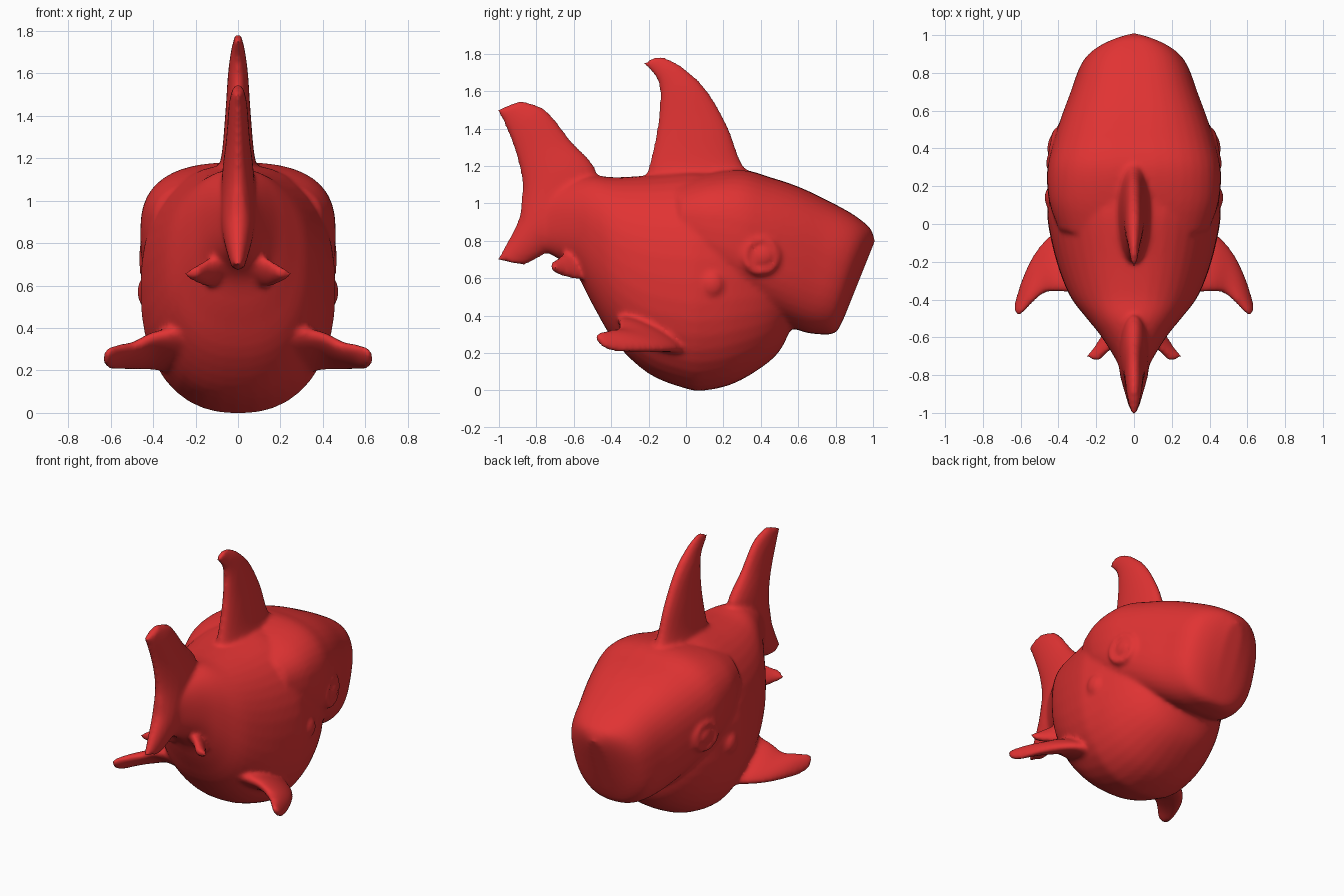
import bpy, bmesh, math
from mathutils import Vector

cube = bpy.data.objects.get("Cube")
if cube:
    bpy.data.objects.remove(cube)

red = bpy.data.materials.new("shark_red")
red.use_nodes = True
colour = (0.75, 0.033, 0.033, 1)
red.diffuse_color = colour
red.node_tree.nodes["Principled BSDF"].inputs["Base Color"].default_value = colour
parts = []


def spline(rows, steps=4):
    """Resample station rows along a smooth curve."""
    out = []
    for i in range(len(rows) - 1):
        p = [rows[max(0, min(len(rows) - 1, i + k))] for k in (-1, 0, 1, 2)]
        for s in range(steps):
            t = s / steps
            out.append([0.5 * (2 * b + (c - a) * t + (2 * a - 5 * b + 4 * c - d) * t * t
                               + (3 * b - a - 3 * c + d) * t ** 3) for a, b, c, d in zip(*p)])
    return out + [list(rows[-1])]


def loft(name, stations, side, power=2.0, sides=40):
    """Skin oval rings; each station is one edge point, the opposite edge point, half thickness."""
    bm = bmesh.new()
    rings = []
    for row in spline(stations):
        a, b, w = Vector(row[:3]), Vector(row[3:6]), row[6]
        ring = []
        for k in range(sides):
            t = 2 * math.pi * k / sides
            c, s = math.cos(t), math.sin(t)
            u = math.copysign(abs(c) ** (2 / power), c)
            v = math.copysign(abs(s) ** (2 / power), s)
            ring.append(bm.verts.new((a + b) / 2 + (a - b) / 2 * u + side * (w * v)))
        rings.append(ring)
    for r, q in zip(rings, rings[1:]):
        for k in range(sides):
            n = (k + 1) % sides
            bm.faces.new((r[k], r[n], q[n], q[k]))
    bm.faces.new(rings[0])
    bm.faces.new(rings[-1])
    bmesh.ops.recalc_face_normals(bm, faces=bm.faces)
    mesh = bpy.data.meshes.new(name)
    bm.to_mesh(mesh)
    bm.free()
    obj = bpy.data.objects.new(name, mesh)
    bpy.context.collection.objects.link(obj)
    parts.append(obj)


def upright(name, rows, power):
    """Loft symmetric about x = 0, from side outline rows (y, z, y, z, half width)."""
    loft(name, [(0, a, b, 0, c, d, w) for a, b, c, d, w in rows], Vector((1, 0, 0)), power)


def ball(name, place, size):
    bpy.ops.mesh.primitive_uv_sphere_add(segments=32, ring_count=16, location=place)
    obj = bpy.context.object
    obj.name, obj.scale = name, size
    parts.append(obj)


# Trunk with belly and lower jaw
trunk = [(-.88, 1.05, .78, .035), (-.75, 1.08, .74, .08), (-.6, 1.13, .64, .17),
         (-.5, 1.15, .46, .25), (-.38, 1.14, .26, .34), (-.2, 1.15, .09, .41),
         (0, 1.17, .01, .455), (.1, 1.17, 0, .455), (.25, 1.16, .035, .43),
         (.4, 1.06, .12, .37), (.5, .95, .21, .29), (.56, .8, .33, .18)]
upright("trunk", [(y, t, y, b, w) for y, t, b, w in trunk], 2.3)

# Head with overhanging upper lip and slanted snout
upright("head", [(-.05, 1.11, 0, .64, .40), (.12, 1.16, .12, .58, .45),
                 (.3, 1.18, .27, .47, .46), (.45, 1.14, .4, .41, .43),
                 (.6, 1.09, .53, .35, .385), (.75, 1.02, .64, .31, .335),
                 (.88, .95, .72, .3, .295), (.95, .9, .77, .3, .25),
                 (.99, .86, .81, .32, .17), (1.01, .8, .85, .4, .06)], 2.7)

# Dorsal and tail fins
upright("dorsal_fin", [(.4, 1.1, -.24, 1.08, .12), (.3, 1.21, -.2, 1.19, .08),
                       (.22, 1.42, -.155, 1.4, .06), (.1, 1.62, -.14, 1.58, .047),
                       (-.04, 1.745, -.16, 1.67, .032), (-.14, 1.79, -.235, 1.75, .016)], 2)
upright("tail_fin", [(-.88, 1.55, -1.01, 1.5, .025), (-.75, 1.5, -.96, 1.4, .043),
                     (-.62, 1.34, -.905, 1.25, .055), (-.47, 1.14, -.875, 1.1, .075),
                     (-.6, .85, -.885, .95, .08), (-.74, .74, -.93, .84, .06),
                     (-.86, .67, -1.01, .7, .03)], 2)

# Paired fins, eyes and mouth corners
for label, m in (("left", 1), ("right", -1)):
    pectoral = [(.25, .02, .2, .28, -.37, .38, .08), (.4, -.03, .22, .4, -.36, .36, .055),
                (.5, -.12, .22, .48, -.37, .32, .045), (.57, -.24, .22, .54, -.42, .31, .04),
                (.62, -.38, .22, .59, -.47, .3, .033), (.635, -.44, .24, .615, -.49, .29, .02)]
    pelvic = [(.06, -.44, .63, .05, -.64, .74, .06), (.15, -.56, .61, .13, -.67, .71, .045),
              (.21, -.65, .63, .17, -.71, .68, .035), (.255, -.7, .65, .19, -.73, .67, .02)]
    for name, rows in (("pectoral_fin", pectoral), ("pelvic_fin", pelvic)):
        loft(label + "_" + name, [(m * r[0], r[1], r[2], m * r[3], r[4], r[5], r[6]) for r in rows],
             Vector((m * .3, 0, 1)).normalized())
    ball(label + "_eye", (m * .425, .4, .72), (.035, .07, .06))
    bpy.ops.mesh.primitive_torus_add(location=(m * .43, .4, .72), rotation=(0, math.pi / 2, m * .2),
                                     major_radius=.085, minor_radius=.022)
    parts.append(bpy.context.object)
    ball(label + "_mouth_corner", (m * .42, .14, .57), (.055, .07, .08))

# Fuse everything into one softly blended skin
bpy.ops.object.select_all(action='DESELECT')
for obj in parts:
    obj.select_set(True)
bpy.context.view_layer.objects.active = parts[0]
bpy.ops.object.join()
shark = bpy.context.object
shark.name = "shark_body"
remesh = shark.modifiers.new("fuse", 'REMESH')
remesh.mode = 'VOXEL'
remesh.voxel_size = .014
remesh.use_smooth_shade = True
soften = shark.modifiers.new("soften", 'SMOOTH')
soften.factor, soften.iterations = .5, 8
for name in ("fuse", "soften"):
    bpy.ops.object.modifier_apply(modifier=name)
shark.data.materials.clear()
shark.data.materials.append(red)
bpy.ops.object.shade_smooth()
